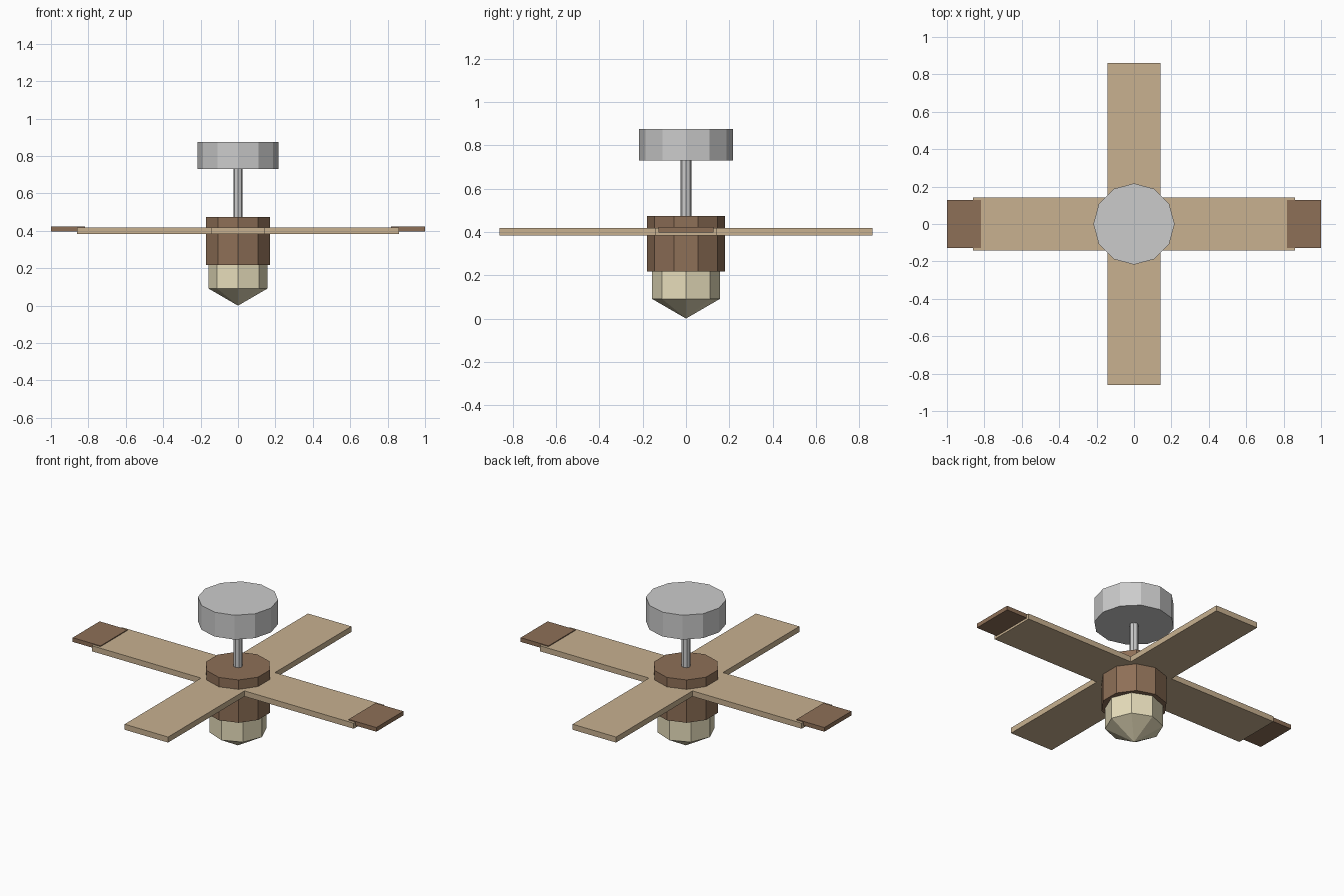
import bpy
from math import cos, sin, pi

if "Cube" in bpy.data.objects:
    bpy.data.objects.remove(bpy.data.objects["Cube"])


def material(name, rgb):
    m = bpy.data.materials.new(name)
    m.diffuse_color = (*rgb, 1)
    m.use_nodes = True
    m.node_tree.nodes["Principled BSDF"].inputs["Base Color"].default_value = m.diffuse_color
    return m


brown = material("dark_wood", (0.27, 0.16, 0.095))
tan = material("light_wood", (0.58, 0.44, 0.28))
cream = material("glass", (0.80, 0.73, 0.50))


def add(name, verts, faces, mat=None):
    mesh = bpy.data.meshes.new(name)
    mesh.from_pydata(verts, [], faces)
    mesh.update()
    ob = bpy.data.objects.new(name, mesh)
    bpy.context.collection.objects.link(ob)
    if mat:
        mesh.materials.append(mat)
    return ob


def turned(name, sides, rings, mat=None, tip=None):
    """Faceted turned part; rings are (radius, z) from top down, tip is an optional bottom apex."""
    n = sides
    verts = [(r * sin(2 * pi * i / n), r * cos(2 * pi * i / n), z)
             for r, z in rings for i in range(n)]
    faces = [tuple(reversed(range(n)))]
    for k in range(len(rings) - 1):
        a, b = k * n, (k + 1) * n
        faces += [(a + i, a + (i + 1) % n, b + (i + 1) % n, b + i) for i in range(n)]
    last = (len(rings) - 1) * n
    if tip is None:
        faces.append(tuple(range(last, last + n)))
    else:
        verts.append((0, 0, tip))
        faces += [(last + i, last + (i + 1) % n, len(verts) - 1) for i in range(n)]
    return add(name, verts, faces, mat)


def box(name, x, y, z, mat):
    verts = [(a, b, c) for a in x for b in y for c in z]
    faces = [(0, 1, 3, 2), (4, 6, 7, 5), (0, 4, 5, 1),
             (2, 3, 7, 6), (0, 2, 6, 4), (1, 5, 7, 3)]
    return add(name, verts, faces, mat)


# Ceiling mount, rod, motor and light
turned("ceiling_canopy", 12, [(0.217, 0.875), (0.217, 0.73)])
turned("down_rod", 8, [(0.025, 0.735), (0.025, 0.465)])
turned("motor_housing", 10, [(0.18, 0.473), (0.18, 0.218)], brown)
turned("light_bowl", 8, [(0.157, 0.218), (0.157, 0.091)], cream, tip=0)

# Two crossed blade boards
blade_z = (0.384, 0.417)
box("blade_pair_side", (-0.862, 0.862), (-0.143, 0.143), blade_z, tan)
box("blade_pair_front", (-0.143, 0.143), (-0.862, 0.862), blade_z, tan)

# Dark end plates on the side blades
for side, x in (("left", (-1.0, -0.817)), ("right", (0.817, 1.0))):
    box("blade_tip_" + side, x, (-0.127, 0.127), (0.397, 0.422), brown)
